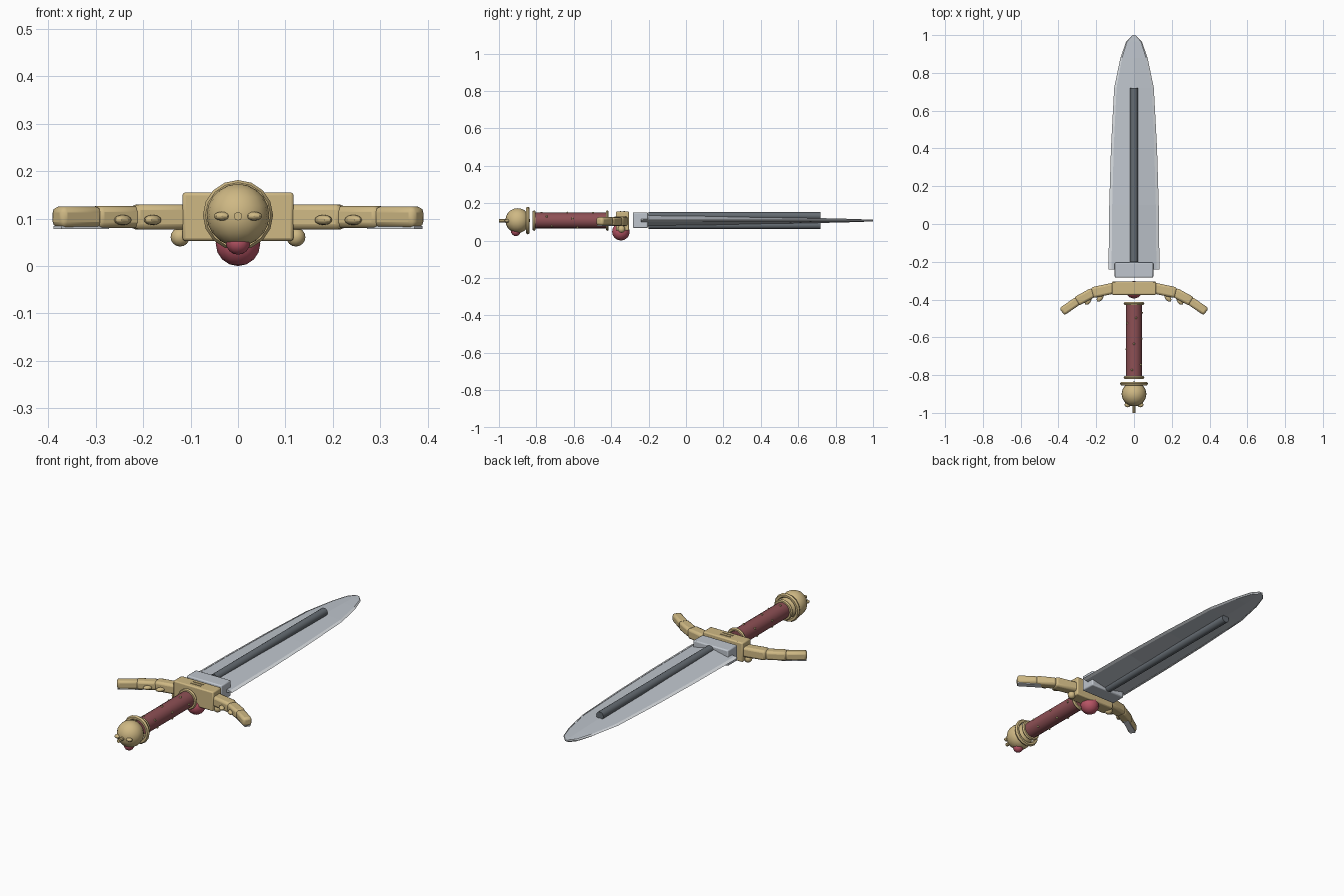
import bpy, bmesh, math
from mathutils import Vector, Matrix

if "Cube" in bpy.data.objects:
    bpy.data.objects.remove(bpy.data.objects["Cube"])

ZC = 0.107  # height of the sword axis


def material(name, r, g, b):
    m = bpy.data.materials.new(name)
    m.diffuse_color = (r, g, b, 1)
    m.use_nodes = True
    m.node_tree.nodes["Principled BSDF"].inputs["Base Color"].default_value = m.diffuse_color
    return m


STEEL = material("steel", 0.52, 0.56, 0.61)
EDGE = material("edge_steel", 0.72, 0.75, 0.78)
DARK = material("dark_steel", 0.13, 0.15, 0.17)
GOLD = material("gold", 0.62, 0.48, 0.23)
LEATHER = material("leather", 0.27, 0.08, 0.09)
RUBY = material("ruby", 0.48, 0.09, 0.13)


def finish(name, mat, smooth=True):
    o = bpy.context.object
    o.name = name
    o.data.materials.append(mat)
    if smooth:
        bpy.ops.object.shade_smooth_by_angle(angle=math.radians(35))
    return o


def box(name, mat, loc, size, bevel=0.0, rot=0.0):
    bpy.ops.mesh.primitive_cube_add(size=1, location=loc, rotation=(0, 0, rot))
    o = bpy.context.object
    o.scale = size
    bpy.ops.object.transform_apply(location=False, rotation=False, scale=True)
    if bevel:
        b = o.modifiers.new("bevel", 'BEVEL')
        b.width, b.segments = bevel, 2
    return finish(name, mat)


def ball(name, mat, loc, r, scale=(1, 1, 1), seg=12, rings=8, rot=0.0):
    bpy.ops.mesh.primitive_uv_sphere_add(segments=seg, ring_count=rings, radius=r,
                                         location=loc, rotation=(0, 0, rot))
    bpy.context.object.scale = scale
    return finish(name, mat)


def rod(name, mat, y0, y1, r, x=0, z=ZC, seg=16):
    bpy.ops.mesh.primitive_cylinder_add(vertices=seg, radius=r, depth=y1 - y0,
                                        location=(x, (y0 + y1) / 2, z),
                                        rotation=(math.pi / 2, 0, 0))
    return finish(name, mat)


def ring(name, y, major, minor):
    bpy.ops.mesh.primitive_torus_add(major_segments=16, minor_segments=6, major_radius=major,
                                     minor_radius=minor, location=(0, y, ZC),
                                     rotation=(math.pi / 2, 0, 0))
    return finish(name, GOLD)


def loft(name, mat, sections):
    """Skin a run of closed cross-sections and cap both ends."""
    bm = bmesh.new()
    loops = [[bm.verts.new(p) for p in s] for s in sections]
    n = len(loops[0])
    for a, b in zip(loops, loops[1:]):
        for i in range(n):
            j = (i + 1) % n
            bm.faces.new((a[i], a[j], b[j], b[i]))
    bm.faces.new(loops[0])
    bm.faces.new(loops[-1])
    bmesh.ops.recalc_face_normals(bm, faces=bm.faces)
    me = bpy.data.meshes.new(name)
    bm.to_mesh(me)
    bm.free()
    o = bpy.data.objects.new(name, me)
    bpy.context.collection.objects.link(o)
    bpy.context.view_layer.objects.active = o
    bpy.ops.object.select_all(action='DESELECT')
    o.select_set(True)
    return finish(name, mat, False)


# Blade outline: y, half width, half thickness
outline = [(-0.24, 0.135, 0.032), (0.10, 0.131, 0.027), (0.40, 0.122, 0.020),
           (0.72, 0.105, 0.013), (0.88, 0.072, 0.009), (0.965, 0.042, 0.006),
           (1.0, 0.008, 0.003)]

# Blade body with a raised spine
loft("blade", STEEL, [[(-w * 0.9, y, ZC - 0.004), (0, y, ZC - t), (w * 0.9, y, ZC - 0.004),
                       (w * 0.9, y, ZC + 0.004), (0, y, ZC + t), (-w * 0.9, y, ZC + 0.004)]
                      for y, w, t in outline])

# Sharpened edge strips
for s in (-1, 1):
    loft("blade_edge", EDGE, [[(s * w * 0.88, y, ZC - 0.006), (s * w, y, ZC),
                               (s * w * 0.88, y, ZC + 0.006)] for y, w, t in outline])

# Raised ribs on both faces, and the blade collar
for dz in (-0.025, 0.025):
    rod("blade_rib", DARK, -0.20, 0.72, 0.021, z=ZC + dz)
box("blade_collar", STEEL, (0, -0.244, ZC + 0.002), (0.204, 0.08, 0.084), 0.006)

# Guard block with engraved bars on its top
box("guard_block", GOLD, (0, -0.34, 0.104), (0.234, 0.07, 0.102), 0.006)
for y in (-0.33, -0.35):
    box("guard_bar", GOLD, (0, y, 0.155), (0.06, 0.006, 0.006))

# Curved guard arms: three tapering segments on each side
path = [(0.10, -0.338), (0.218, -0.363), (0.30, -0.408), (0.378, -0.462)]
thick = [(0.058, 0.053), (0.052, 0.046), (0.046, 0.044)]
for s in (-1, 1):
    for (a, b), (w, h) in zip(zip(path, path[1:]), thick):
        ang = math.atan2(b[1] - a[1], s * (b[0] - a[0]))
        length = math.dist(a, b)
        mid = (s * (a[0] + b[0]) / 2, (a[1] + b[1]) / 2, 0.103)
        box("guard_arm", GOLD, mid, (length + 0.01, w, h), 0.012, ang)
    # steel strip beneath the arm tip
    box("guard_arm_strip", EDGE, (s * 0.33, -0.43, 0.081), (0.12, 0.03, 0.006), 0,
        -s * math.radians(33))
    # leaf-shaped thorns and the ball beneath the block
    ball("guard_thorn", GOLD, (s * 0.18, -0.392, 0.097), 0.024, (1, 0.6, 0.45), 8, 6, -s * 0.9)
    ball("guard_thorn", GOLD, (s * 0.243, -0.408, 0.097), 0.024, (1, 0.6, 0.45), 8, 6, -s * 0.9)
    ball("guard_ball", GOLD, (s * 0.122, -0.345, 0.061), 0.02)

# Gem set into the underside of the guard
ball("guard_gem", RUBY, (0, -0.348, 0.047), 0.047)

# Grip, end rings and a spiral of studs
rod("grip", LEATHER, -0.81, -0.425, 0.042)
ring("grip_ring_front", -0.421, 0.046, 0.009)
ring("grip_ring_back", -0.812, 0.046, 0.009)
for i in range(12):
    a = i * math.radians(75)
    ball("grip_stud", GOLD, (0.042 * math.cos(a), -0.47 - i * 0.0275, ZC + 0.042 * math.sin(a)),
         0.006, seg=6, rings=4)

# Pommel with collar, gem, finial and small side knobs
ring("pommel_ring", -0.845, 0.063, 0.011)
ball("pommel", GOLD, (0, -0.90, ZC), 0.066, seg=16, rings=10)
ball("pommel_gem", RUBY, (0, -0.91, 0.05), 0.026)
rod("pommel_finial", GOLD, -1.0, -0.95, 0.009, z=0.105, seg=8)
for s in (-1, 1):
    ball("pommel_knob", GOLD, (s * 0.034, -0.957, 0.105), 0.017, (1, 0.8, 0.55), 8, 6)
